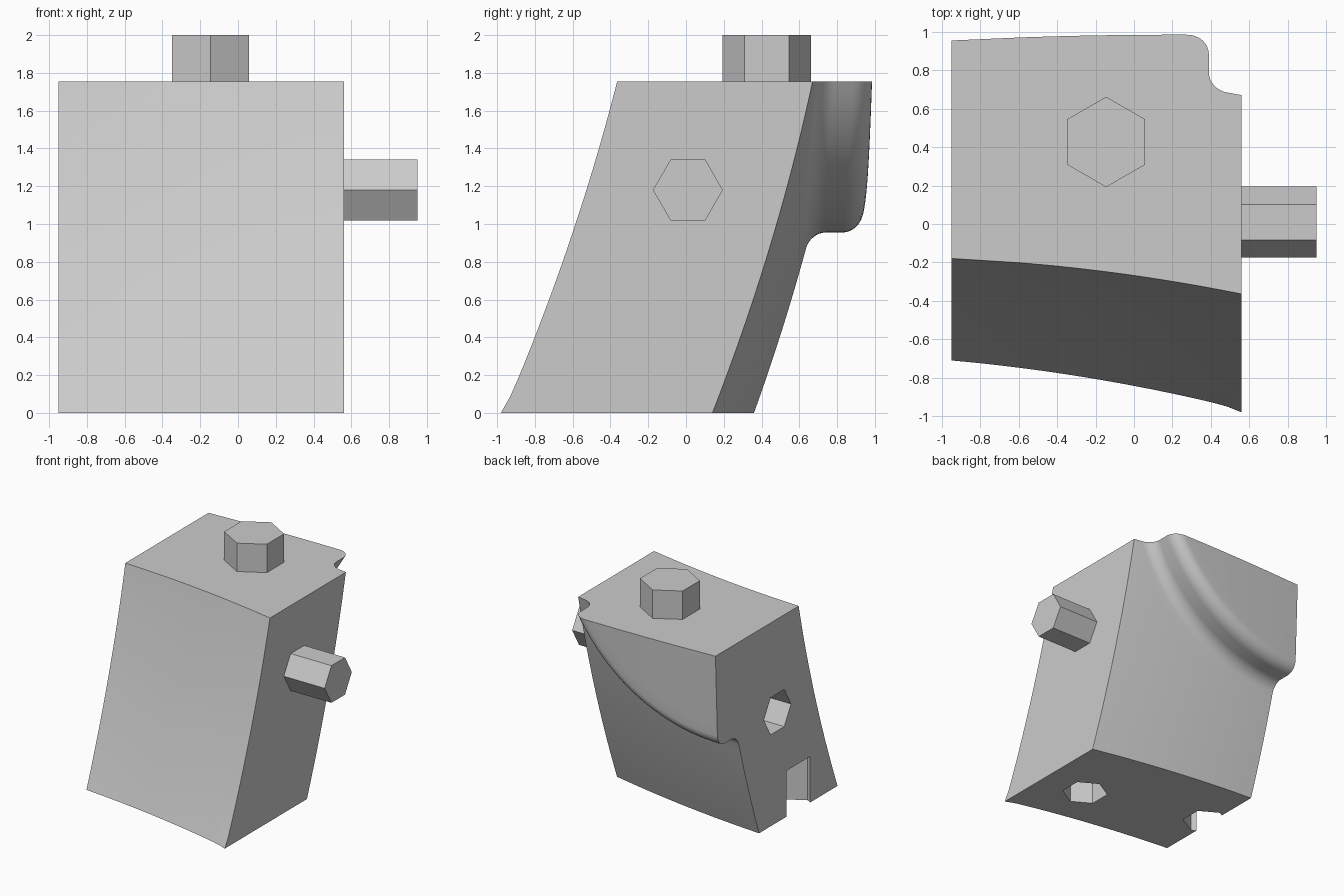
import bpy, bmesh, math
from mathutils import Vector

cube = bpy.data.objects.get("Cube")
if cube:
    bpy.data.objects.remove(cube)

grey = bpy.data.materials.new("plain_grey")
grey.use_nodes = True
COLOUR = (0.6, 0.6, 0.6, 1)
grey.diffuse_color = COLOUR
grey.node_tree.nodes["Principled BSDF"].inputs["Base Color"].default_value = COLOUR

# Block extents, and the circle that outlines the raised rear panel
X0, X1, TOP = -0.95, 0.56, 1.755
ZC, R = 2.477, 1.522
COLS = 40


def make_object(name, bm):
    bmesh.ops.recalc_face_normals(bm, faces=bm.faces)
    mesh = bpy.data.meshes.new(name)
    bm.to_mesh(mesh)
    bm.free()
    mesh.materials.append(grey)
    obj = bpy.data.objects.new(name, mesh)
    bpy.context.collection.objects.link(obj)
    return obj


def hex_prism(name, base, axis, radius, length):
    """Hexagonal prism with corners pointing along y, extruded along axis."""
    bm = bmesh.new()
    axis, base = Vector(axis), Vector(base)
    side = Vector((0, 1, 0))
    other = axis.cross(side)
    ring = []
    for i in range(6):
        a = math.radians(60 * i)
        ring.append(bm.verts.new(base + radius * (math.cos(a) * side + math.sin(a) * other)))
    face = bm.faces.new(ring)
    out = bmesh.ops.extrude_face_region(bm, geom=[face])["geom"]
    bmesh.ops.translate(bm, vec=axis * length,
                        verts=[v for v in out if isinstance(v, bmesh.types.BMVert)])
    return make_object(name, bm)


# Curved surfaces: y as a function of x and z
def sweep(x, z, low, rise, shift, taper):
    u = (x - X0) / (X1 - X0)
    return low + rise * z - 0.05 * z * z + (shift - taper * z) * (1 - u) + 0.12 * u * (1 - u)


def front_y(x, z):
    tip = 0.015 * math.exp(-((X1 - x) + z) / 0.05)
    return sweep(x, z, -0.965, 0.43, 0.255, 0.04) - tip


def back_y(x, z, raised):
    base = sweep(x, z, 0.14, 0.39, 0.22, 0.03)
    v = min((x - X0) / 1.15, 1)
    panel = 0.955 + 0.03 * v * (2 - v) - 0.03 * (TOP - z) / 0.8
    return base + raised * (panel - base)


# Rows run outward from the top corner: (radius, raised amount)
rows = []
inner = ZC - TOP
for i in range(8):
    rows.append((inner + (R - 0.1 - inner) * i / 8, 1))
for i in range(9):
    a = math.pi / 2 * i / 8
    rows.append((R - 0.1 + 0.1 * math.sin(a), 1 - 0.36 * (1 - math.cos(a))))
for i in range(9):
    a = math.pi / 2 * (1 - i / 8)
    rows.append((R + 0.08 * (1 - math.sin(a)), 0.3 * (1 - math.cos(a))))


def arc_point(r, t):
    a = t * math.acos(min(1, inner / r))
    return X0 + r * math.sin(a), ZC - r * math.cos(a)


def rim_point(t):
    """Bottom edge, then up the side."""
    if t <= 0.5:
        return X0 + (X1 - X0) * t * 2, 0.0
    return X1, TOP * (t - 0.5) * 2


plan = [[(*arc_point(r, c / COLS), h) for c in range(COLS + 1)] for r, h in rows]
outer = rows[-1][0]
for k in range(1, 13):
    f = k / 12
    row = []
    for c in range(COLS + 1):
        ax, az = arc_point(outer, c / COLS)
        bx, bz = rim_point(c / COLS)
        row.append((ax + (bx - ax) * f, az + (bz - az) * f, 0))
    plan.append(row)

# Main block: back and front sheets joined round the rim
bm = bmesh.new()
back = [[bm.verts.new((x, back_y(x, z, h), z)) for x, z, h in row] for row in plan]
front = [[bm.verts.new((x, front_y(x, z), z)) for x, z, h in row] for row in plan]
for sheet in (back, front):
    for p, q in zip(sheet, sheet[1:]):
        for c in range(COLS):
            bm.faces.new((p[c], p[c + 1], q[c + 1], q[c]))
last = len(plan) - 1
rim = [(r, 0) for r in range(last)] + [(last, c) for c in range(COLS)]
rim += [(r, COLS) for r in range(last, -1, -1)]
for (r, c), (s, d) in zip(rim, rim[1:]):
    bm.faces.new((back[r][c], back[s][d], front[s][d], front[r][c]))
bmesh.ops.remove_doubles(bm, verts=bm.verts, dist=1e-5)
block = make_object("block", bm)

# Smooth curved sheets, sharp rim
bpy.ops.object.select_all(action="DESELECT")
block.select_set(True)
bpy.context.view_layer.objects.active = block
bpy.ops.object.shade_smooth_by_angle(angle=math.radians(30))

# Hexagonal sockets: side, underside, and one open through the side wall
sockets = [
    ("side_socket", (X0 - 0.1, 0.11, 0.95), (1, 0, 0), 0.5),
    ("bottom_socket", (0.15, -0.447, -0.1), (0, 0, 1), 0.5),
    ("open_socket", (-0.91, -0.174, -0.1), (0, 0, 1), 0.497),
]
for name, base, axis, length in sockets:
    cutter = hex_prism(name, base, axis, 0.185, length)
    cutter.hide_render = True
    mod = block.modifiers.new(name, "BOOLEAN")
    mod.operation, mod.solver, mod.object = "DIFFERENCE", "EXACT", cutter
    bpy.ops.object.modifier_apply(modifier=name)
    bpy.data.objects.remove(cutter)

# Pegs
hex_prism("top_peg", (-0.145, 0.427, TOP - 0.03), (0, 0, 1), 0.235, 2.0 - TOP + 0.03)
hex_prism("side_peg", (X1 - 0.03, 0.01, 1.18), (1, 0, 0), 0.185, 0.42)
